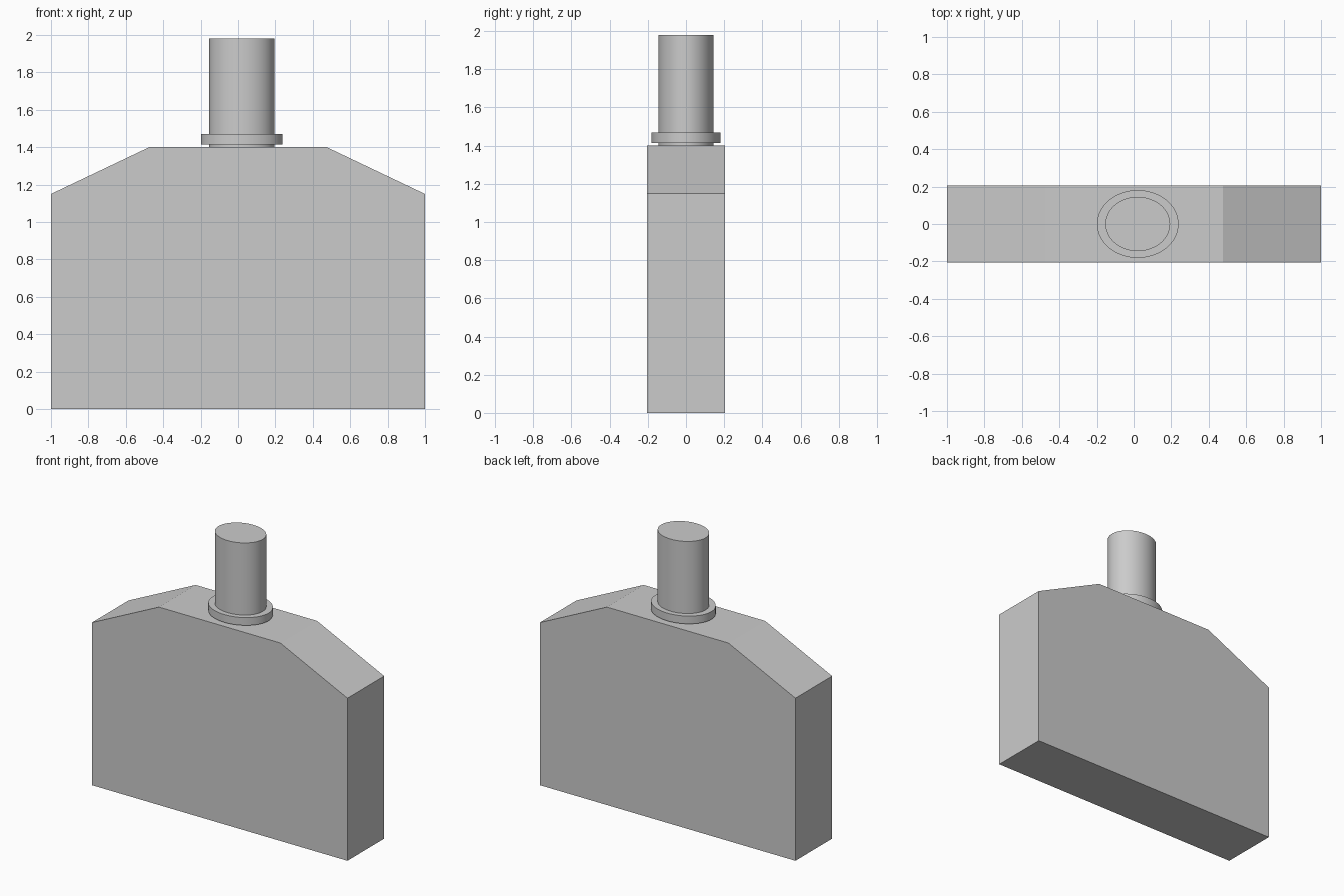
import bpy, bmesh

if "Cube" in bpy.data.objects:
    bpy.data.objects.remove(bpy.data.objects["Cube"])

DEPTH = 0.205          # half depth of the body
NECK_X = 0.02          # neck sits slightly off centre


def make_object(name, bm):
    bmesh.ops.recalc_face_normals(bm, faces=bm.faces)
    mesh = bpy.data.meshes.new(name)
    bm.to_mesh(mesh)
    bm.free()
    obj = bpy.data.objects.new(name, mesh)
    bpy.context.collection.objects.link(obj)
    return obj


def oval_cylinder(name, rx, ry, z0, z1):
    bpy.ops.mesh.primitive_cylinder_add(vertices=64, radius=1, depth=z1 - z0,
                                        location=(NECK_X, 0, (z0 + z1) / 2))
    obj = bpy.context.object
    obj.name = name
    obj.scale = (rx, ry, 1)
    bpy.ops.object.transform_apply(location=False, rotation=False, scale=True)
    bpy.ops.object.shade_smooth_by_angle()
    return obj


# Flat body with sloping shoulders
half = [(1, 0), (1, 1.15), (0.475, 1.4)]
profile = half + [(-x, z) for x, z in reversed(half)]
bm = bmesh.new()
face = bm.faces.new([bm.verts.new((x, -DEPTH, z)) for x, z in profile])
ext = bmesh.ops.extrude_face_region(bm, geom=[face], use_keep_orig=True)
new_verts = [g for g in ext["geom"] if isinstance(g, bmesh.types.BMVert)]
bmesh.ops.translate(bm, verts=new_verts, vec=(0, 2 * DEPTH, 0))
make_object("bottle_body", bm)

# Oval neck and the collar around its base
oval_cylinder("neck", 0.174, 0.145, 1.40, 1.98)
oval_cylinder("neck_collar", 0.219, 0.181, 1.415, 1.47)
